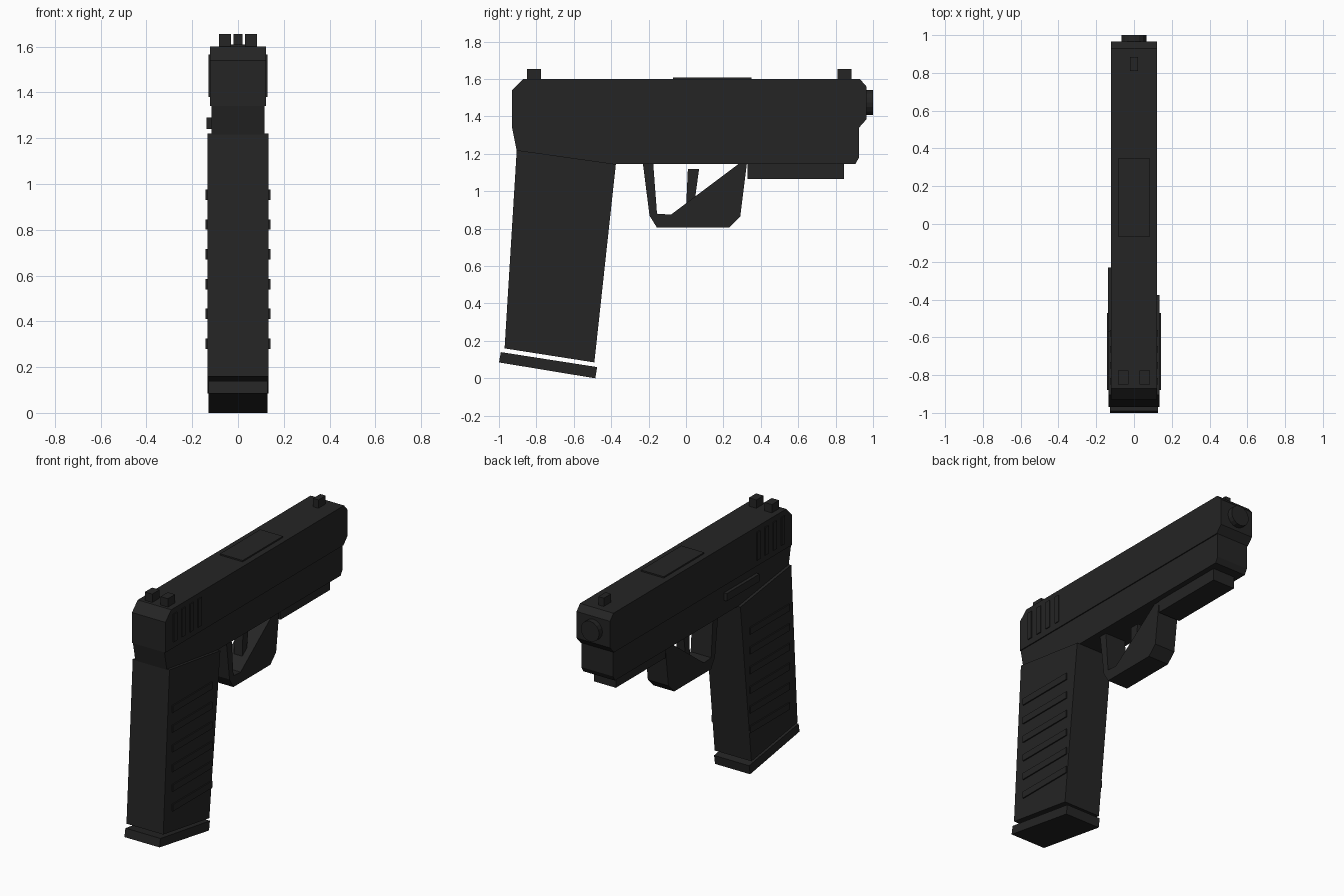
import bpy
import bmesh
import math
from mathutils import Matrix

cube = bpy.data.objects.get("Cube")
if cube:
    bpy.data.objects.remove(cube, do_unlink=True)

# One flat near-black finish
COLOUR = (0.018, 0.018, 0.018, 1.0)
black = bpy.data.materials.new("matte_black")
black.use_nodes = True
black.diffuse_color = COLOUR
black.node_tree.nodes["Principled BSDF"].inputs["Base Color"].default_value = COLOUR


def finish(name, bm):
    bmesh.ops.recalc_face_normals(bm, faces=bm.faces)
    mesh = bpy.data.meshes.new(name)
    bm.to_mesh(mesh)
    bm.free()
    mesh.materials.append(black)
    obj = bpy.data.objects.new(name, mesh)
    bpy.context.collection.objects.link(obj)
    return obj


def side_profile(name, half_width, points):
    """Extrude a (y, z) outline evenly to both sides of x = 0."""
    bm = bmesh.new()
    face = bm.faces.new([bm.verts.new((-half_width, y, z)) for y, z in points])
    ext = bmesh.ops.extrude_face_region(bm, geom=[face])
    moved = [v for v in ext["geom"] if isinstance(v, bmesh.types.BMVert)]
    bmesh.ops.translate(bm, verts=moved, vec=(2 * half_width, 0, 0))
    return finish(name, bm)


def box(name, xs, ys, zs):
    """Box from its lowest and highest x, y and z."""
    bm = bmesh.new()
    spans = (xs, ys, zs)
    size = [hi - lo for lo, hi in spans]
    mid = [(hi + lo) / 2 for lo, hi in spans]
    bmesh.ops.create_cube(bm, size=1, matrix=Matrix.Translation(mid) @ Matrix.Diagonal((*size, 1)))
    return finish(name, bm)


# Slide and frame
side_profile("slide", 0.122, [(-0.93, 1.34), (-0.93, 1.54), (-0.87, 1.6), (0.93, 1.6),
                              (0.965, 1.56), (0.965, 1.385), (0.925, 1.34)])
side_profile("frame", 0.115, [(-0.93, 1.34), (0.925, 1.34), (0.925, 1.18), (0.905, 1.145),
                              (-0.39, 1.145), (-0.905, 1.215)])

# Grip and its separate base plate
side_profile("grip", 0.134, [(-0.905, 1.22), (-0.375, 1.145), (-0.49, 0.085), (-0.97, 0.16)])
side_profile("base_plate", 0.128, [(-0.99, 0.14), (-0.475, 0.06), (-0.485, 0), (-1, 0.085)])

# Trigger guard with its solid front web, and the trigger
side_profile("trigger_guard", 0.075, [(-0.23, 1.145), (-0.195, 0.87), (-0.155, 0.805),
                                      (0.23, 0.805), (0.29, 0.865), (0.325, 1.145),
                                      (0.28, 1.145), (-0.08, 0.875), (-0.155, 0.88),
                                      (-0.175, 1.145)])
side_profile("trigger", 0.03, [(0.01, 1.12), (0.07, 1.12), (0.04, 0.9), (0, 0.9)])

# Accessory rail, port cover and side lever
box("accessory_rail", (-0.08, 0.08), (0.33, 0.845), (1.065, 1.146))
box("port_cover", (-0.083, 0.083), (-0.07, 0.35), (1.598, 1.609))
box("side_lever", (-0.137, -0.11), (-0.57, -0.23), (1.24, 1.29))

# Barrel end
bm = bmesh.new()
bmesh.ops.create_cone(bm, cap_ends=True, segments=16, radius1=0.067, radius2=0.067, depth=0.1,
                      matrix=Matrix.Translation((0, 0.95, 1.475)) @ Matrix.Rotation(math.pi / 2, 4, "X"))
finish("barrel_end", bm)

# Sights
box("front_sight", (-0.02, 0.02), (0.81, 0.885), (1.598, 1.655))

# Parts repeated on both sides
for side, label in ((-1, "right"), (1, "left")):
    def mirrored(name, inner, outer, ys, zs):
        box(f"{label}_{name}", sorted((side * inner, side * outer)), ys, zs)

    mirrored("rear_sight", 0.03, 0.084, (-0.85, -0.775), (1.598, 1.655))
    for i in range(6):
        z = 0.28 + 0.13 * i
        mirrored(f"grip_rib_{i + 1}", 0.13, 0.142, (-0.88, -0.47), (z, z + 0.045))
    for i in range(4):
        y = -0.85 + 0.085 * i
        mirrored(f"slide_ridge_{i + 1}", 0.118, 0.128, (y, y + 0.035), (1.38, 1.565))
